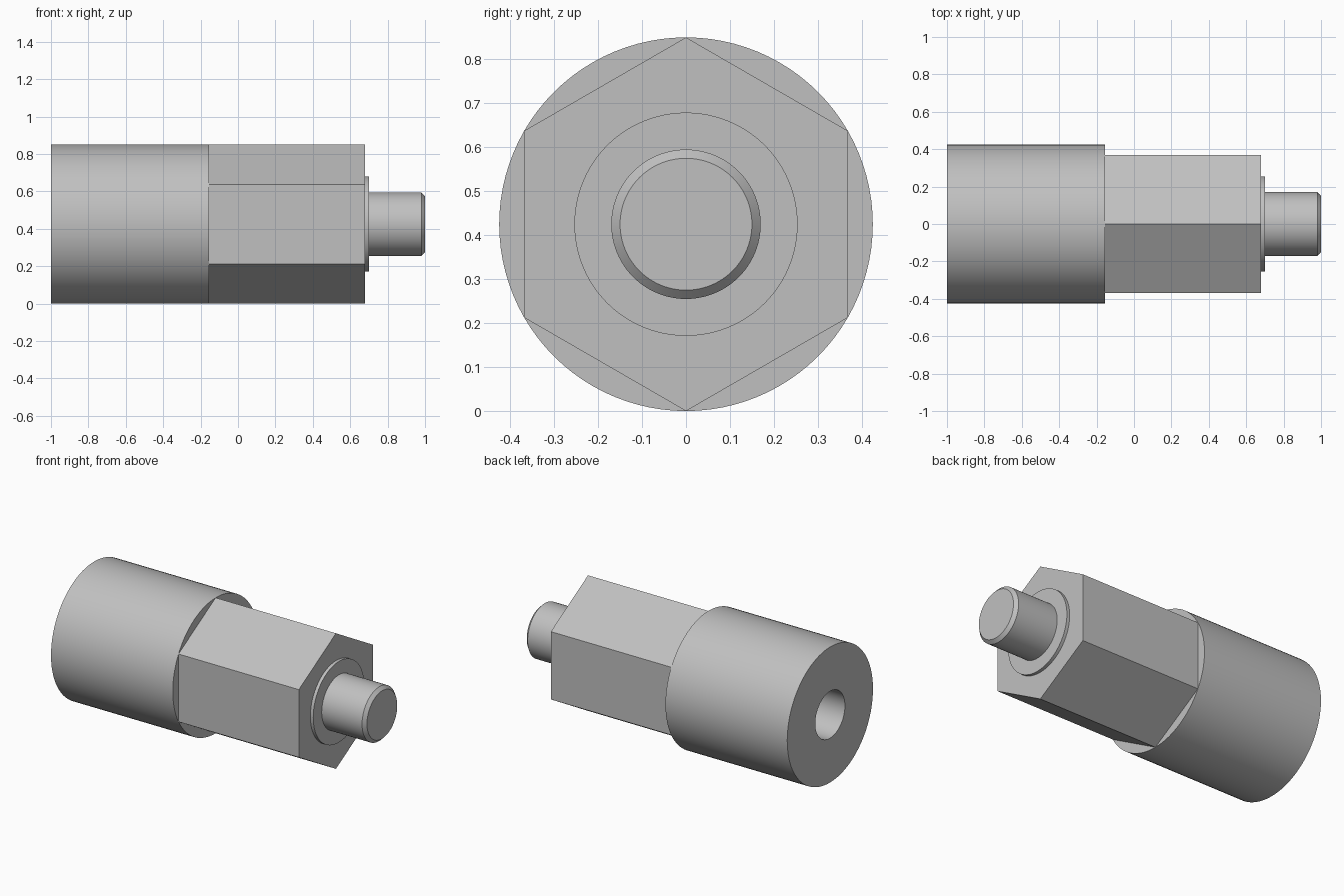
import bpy, bmesh, math

if "Cube" in bpy.data.objects:
    bpy.data.objects.remove(bpy.data.objects["Cube"])

SIDES = 96          # divisible by 6 so ring points land on the hexagon corners
R = 0.425           # body radius, also hexagon corner radius
AXIS_Z = R

steel = bpy.data.materials.new("steel grey")
steel.diffuse_color = (0.53, 0.53, 0.53, 1)
steel.use_nodes = True
steel.node_tree.nodes["Principled BSDF"].inputs["Base Color"].default_value = steel.diffuse_color


def ring(x, r, hexagonal):
    """Points of a circle or hexagon around the x axis, a corner at the top."""
    pts = []
    for i in range(SIDES):
        a = 2 * math.pi * i / SIDES
        rr = r
        if hexagonal:
            off = a % (math.pi / 3) - math.pi / 6
            rr = r * math.cos(math.pi / 6) / math.cos(off)
        pts.append((x, rr * math.sin(a), AXIS_Z + rr * math.cos(a)))
    return pts


def turned(name, profile, cap_start=False, cap_end=False):
    """Skin consecutive rings given as (x, radius, is_hexagon)."""
    bm = bmesh.new()
    rings = [[bm.verts.new(p) for p in ring(*s)] for s in profile]
    for a, b in zip(rings, rings[1:]):
        for i in range(SIDES):
            j = (i + 1) % SIDES
            bm.faces.new((a[i], a[j], b[j], b[i]))
    if cap_start:
        bm.faces.new(rings[0][::-1])
    if cap_end:
        bm.faces.new(rings[-1])
    bmesh.ops.remove_doubles(bm, verts=bm.verts, dist=1e-5)
    # wind every face consistently outwards along the profile
    for f in bm.faces:
        f.normal_flip()
    mesh = bpy.data.meshes.new(name)
    bm.to_mesh(mesh)
    bm.free()
    mesh.materials.append(steel)
    obj = bpy.data.objects.new(name, mesh)
    bpy.context.collection.objects.link(obj)
    bpy.ops.object.select_all(action='DESELECT')
    obj.select_set(True)
    bpy.context.view_layer.objects.active = obj
    bpy.ops.object.shade_smooth_by_angle(angle=math.radians(30))
    return obj


# round body: blind bore, end face, outer wall, shoulder down to the hexagon
turned("round_body", [(-0.30, 0.147, False), (-1.0, 0.147, False),
                      (-1.0, R, False), (-0.155, R, False),
                      (-0.155, R, True)], cap_start=True)

# hexagonal grip with its end face
turned("hex_grip", [(-0.155, R, True), (0.68, R, True), (0.68, 0.254, False)])

# thin raised collar
turned("collar", [(0.68, 0.254, False), (0.70, 0.254, False), (0.70, 0.17, False)])

# pin with chamfered tip
turned("pin", [(0.70, 0.17, False), (0.98, 0.17, False), (1.0, 0.15, False)],
       cap_end=True)
